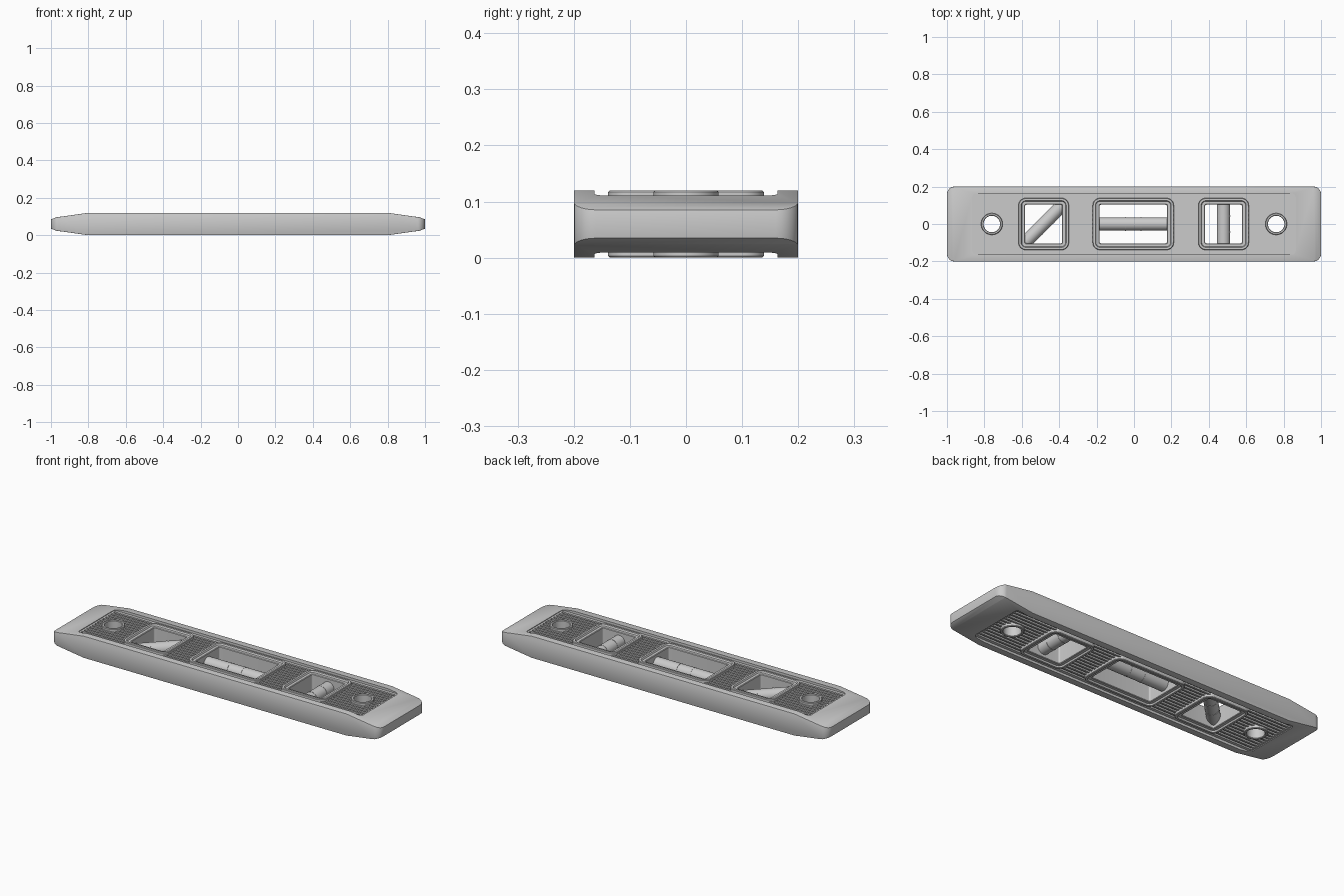
import bpy, bmesh, math
from mathutils import Matrix, Vector

if "Cube" in bpy.data.objects:
    bpy.data.objects.remove(bpy.data.objects["Cube"])

H = 0.12      # overall thickness
MID = H / 2


def outline(cx, hx, hy, r, z, seg=6):
    """Rounded rectangle (or circle when hx = hy = r) at height z."""
    pts = []
    for i, (sx, sy) in enumerate(((1, 1), (-1, 1), (-1, -1), (1, -1))):
        for k in range(seg + 1):
            a = math.pi / 2 * (i + k / seg)
            pts.append((cx + sx * (hx - r) + r * math.cos(a),
                        sy * (hy - r) + r * math.sin(a), z))
    return pts


def loft(name, loops, ring=False):
    """Skin a stack of loops; either cap the ends or close it into a ring."""
    bm = bmesh.new()
    rows = [[bm.verts.new(p) for p in lp] for lp in loops]
    n = len(rows[0])
    pairs = list(zip(rows, rows[1:]))
    if ring:
        pairs.append((rows[-1], rows[0]))
    else:
        bm.faces.new(rows[0])
        bm.faces.new(rows[-1])
    for a, b in pairs:
        for i in range(n):
            j = (i + 1) % n
            bm.faces.new((a[i], a[j], b[j], b[i]))
    bmesh.ops.remove_doubles(bm, verts=bm.verts, dist=1e-5)
    bmesh.ops.recalc_face_normals(bm, faces=bm.faces)
    return make(name, bm)


def make(name, bm):
    me = bpy.data.meshes.new(name)
    bm.to_mesh(me)
    bm.free()
    ob = bpy.data.objects.new(name, me)
    bpy.context.collection.objects.link(ob)
    return ob


def activate(ob):
    bpy.ops.object.select_all(action='DESELECT')
    ob.select_set(True)
    bpy.context.view_layer.objects.active = ob


def smooth(ob, angle=30):
    activate(ob)
    bpy.ops.object.shade_smooth_by_angle(angle=math.radians(angle))


def carve(ob, cutter, op='DIFFERENCE'):
    m = ob.modifiers.new("carve", 'BOOLEAN')
    m.operation, m.solver, m.object = op, 'EXACT', cutter
    activate(ob)
    bpy.ops.object.modifier_apply(modifier=m.name)
    bpy.data.objects.remove(cutter)


def prism(name, cx, hx, hy, r, z0, z1):
    return loft(name, [outline(cx, hx, hy, r, z) for z in (z0, z1)])


# Body: rounded plan intersected with a profile that tapers at both ends
body = prism("body", 0, 1, 0.2, 0.04, -0.05, 0.17)
half = [(0.8, 0), (0.97, 0.024), (1.03, 0.045), (1.03, H - 0.045), (0.97, H - 0.024), (0.8, H)]
prof = half + [(-x, z) for x, z in reversed(half)]
carve(body, loft("profile", [[(x, y, z) for x, z in prof] for y in (-0.3, 0.3)]), 'INTERSECT')
bev = body.modifiers.new("soft_edges", 'BEVEL')
bev.width, bev.segments, bev.angle_limit = 0.006, 2, math.radians(30)
activate(body)
bpy.ops.object.modifier_apply(modifier=bev.name)

# Recessed panels with lengthwise grooves, on both faces
RIB_TOP, FLOOR, COUNT = 0.107, 0.099, 13
for flip in (False, True):
    fz = (lambda z: H - z) if flip else (lambda z: z)
    carve(body, prism("recess", 0, 0.865, 0.163, 0.02, fz(RIB_TOP), fz(0.16)))
    bm = bmesh.new()
    pitch = 0.304 / COUNT
    for i in range(COUNT):
        y = (i - (COUNT - 1) / 2) * pitch
        bmesh.ops.create_cube(bm, size=1, matrix=Matrix.Translation(
            (0, y, (fz(FLOOR) + fz(0.109)) / 2)) @ Matrix.Diagonal((1.71, pitch * 0.55, 0.01, 1)))
    carve(body, make("grooves", bm))

# Window and hanging-hole openings: name, centre x, half width, half height, corner radius, rim width
openings = [
    ("left_window_frame", -0.483, 0.135, 0.139, 0.04, 0.036),
    ("centre_window_frame", -0.004, 0.217, 0.139, 0.04, 0.036),
    ("right_window_frame", 0.479, 0.135, 0.139, 0.04, 0.036),
    ("left_hole_rim", -0.76, 0.058, 0.058, 0.058, 0.014),
    ("right_hole_rim", 0.76, 0.058, 0.058, 0.058, 0.014),
]
for name, cx, hx, hy, r, w in openings:
    c = w * 0.5
    carve(body, prism("opening", cx, hx - c, hy - c, r - c, -0.1, 0.25))
    # Raised rim with a stepped inner lip
    if w > 0.02:
        top = [(0, H - 0.003), (0.003, H), (0.014, H), (0.018, H - 0.008), (w - 0.003, H - 0.008), (w, H - 0.011)]
    else:
        top = [(0, H - 0.003), (0.003, H), (w - 0.003, H), (w, H - 0.003)]
    section = top + [(o, H - z) for o, z in reversed(top)]
    seg = 10 if r == hx else 6
    rim = loft(name, [outline(cx, hx - o, hy - o, max(r - o, 0.008), z, seg)
                      for o, z in section], ring=True)
    smooth(rim)
smooth(body, 25)


# Vials: tubes with two thin marker bands each
def tube(bm, r, length, offset, rot, cx):
    m = Matrix.Translation((cx, 0, MID)) @ rot @ Matrix.Translation((0, 0, offset))
    bmesh.ops.create_cone(bm, cap_ends=True, segments=32, radius1=r, radius2=r, depth=length, matrix=m)


for name, cx, direction, length in (
        ("diagonal_vial", -0.483, (1, 1, 0), 0.29),
        ("level_vial", -0.004, (1, 0, 0), 0.38),
        ("plumb_vial", 0.479, (0, 1, 0), 0.22)):
    rot = Vector(direction).to_track_quat('Z', 'Y').to_matrix().to_4x4()
    bm = bmesh.new()
    tube(bm, 0.035, length, 0, rot, cx)
    for s in (-1, 1):
        tube(bm, 0.0362, 0.006, s * 0.042, rot, cx)
    smooth(make(name, bm))
